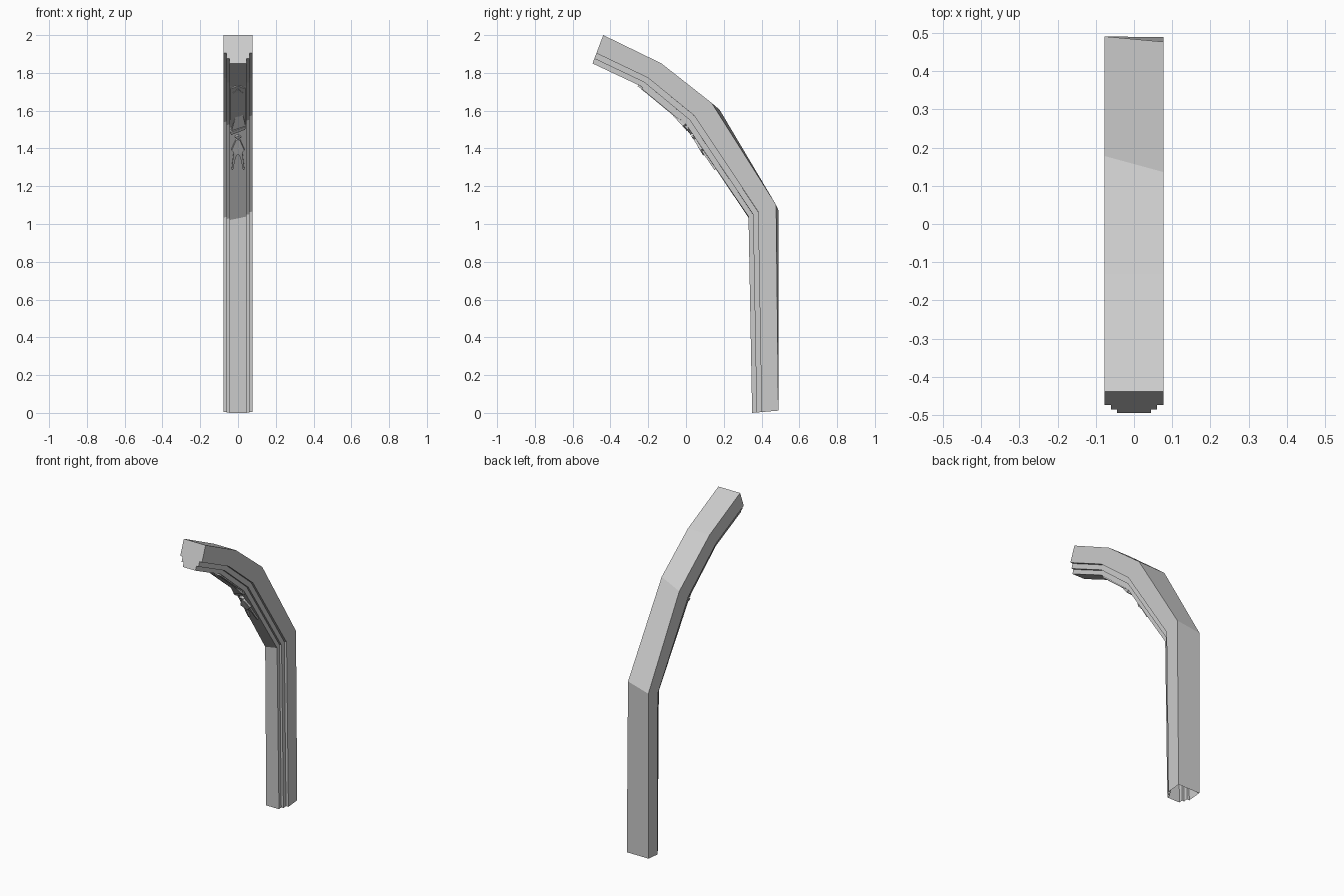
import bpy, bmesh

if "Cube" in bpy.data.objects:
    bpy.data.objects.remove(bpy.data.objects["Cube"])

# stations along the rib: outer (y, z), inner (y, z), sideways skew (dy, dz)
STATIONS = [
    ((0.489, 0.012), (0.35, 0.0), (0, 0)),
    ((0.484, 1.085), (0.335, 1.03), (-0.007, 0.016)),
    ((0.157, 1.623), (0.01, 1.52), (-0.021, 0.018)),
    ((-0.13, 1.85), (-0.24, 1.73), (0, 0)),
    ((-0.438, 2.0), (-0.495, 1.85), (0, 0)),
]
# stepped half section: (half width, fraction from inner to outer)
HALF = [(0.045, 0.0), (0.045, 0.17), (0.06, 0.17), (0.06, 0.36), (0.077, 0.36), (0.077, 1.0)]
SECTION = HALF + [(-x, t) for x, t in reversed(HALF)]


def make_object(name, bm):
    bmesh.ops.recalc_face_normals(bm, faces=bm.faces)
    mesh = bpy.data.meshes.new(name)
    bm.to_mesh(mesh)
    bm.free()
    obj = bpy.data.objects.new(name, mesh)
    bpy.context.collection.objects.link(obj)
    return obj


# curved rib, capped at the top and open at the foot
bm = bmesh.new()
rings = []
for (oy, oz), (iy, iz), (sy, sz) in STATIONS:
    rings.append([bm.verts.new((x, iy + (oy - iy) * t + sy * x / 0.077,
                                iz + (oz - iz) * t + sz * x / 0.077)) for x, t in SECTION])
n = len(SECTION)
for a, b in zip(rings, rings[1:]):
    for i in range(n):
        j = (i + 1) % n
        bm.faces.new((a[i], a[j], b[j], b[i]))
bm.faces.new(rings[-1])
make_object("curved_rib", bm)


def inner_y(z):
    """Depth of the rib's inner face at height z."""
    pts = [s[1] for s in STATIONS]
    for (y0, z0), (y1, z1) in zip(pts, pts[1:]):
        if z <= z1:
            return y0 + (y1 - y0) * (z - z0) / (z1 - z0)
    return pts[-1][0]


def ornament(name, outline):
    """Thin carving on the inner face; outline is (x, z, height)."""
    bm = bmesh.new()
    front = [bm.verts.new((x, inner_y(z) - h * 0.8, z - h * 0.6)) for x, z, h in outline]
    back = [bm.verts.new((x, inner_y(z) + 0.01, z + 0.007)) for x, z, h in outline]
    bm.faces.new(front)
    bm.faces.new(back[::-1])
    for i in range(len(front)):
        j = (i + 1) % len(front)
        bm.faces.new((front[i], back[i], back[j], front[j]))
    bmesh.ops.triangulate(bm, faces=[f for f in bm.faces if len(f.verts) > 4])
    return make_object(name, bm)


def mirrored(half):
    return half + [(-x, z, h) for x, z, h in reversed(half) if x > 0]


# layered pointed panel on the upper bend
ornament("pointed_panel", mirrored([(0, 1.735, 0.008), (0.04, 1.72, 0.008), (0.04, 1.53, 0.005)]))
ornament("panel_ridge", mirrored([(0, 1.72, 0.012), (0.026, 1.70, 0.01), (0.026, 1.53, 0.008)]))

# tilted wedge and bar
ornament("wedge", [(-0.008, 1.59, 0.004), (0.02, 1.605, 0.004), (0.04, 1.53, 0.02), (-0.034, 1.505, 0.02)])
ornament("cross_bar", [(-0.042, 1.495, 0.016), (0.04, 1.525, 0.016), (0.038, 1.508, 0.014), (-0.036, 1.48, 0.014)])

# small cap, kite and two tapering prongs
ornament("small_cap", mirrored([(0, 1.475, 0.016), (0.016, 1.467, 0.016), (0, 1.455, 0.014)]))
ornament("kite", mirrored([(0, 1.455, 0.012), (0.012, 1.448, 0.015), (0.034, 1.40, 0.018), (0, 1.375, 0.02)]))
for side, label in ((1, "right"), (-1, "left")):
    ornament("prong_" + label, [(side * x, z, h) for x, z, h in
             [(0.002, 1.385, 0.014), (0.022, 1.395, 0.014), (0.034, 1.295, 0.012),
              (0.026, 1.293, 0.012), (0.016, 1.345, 0.013)]])
